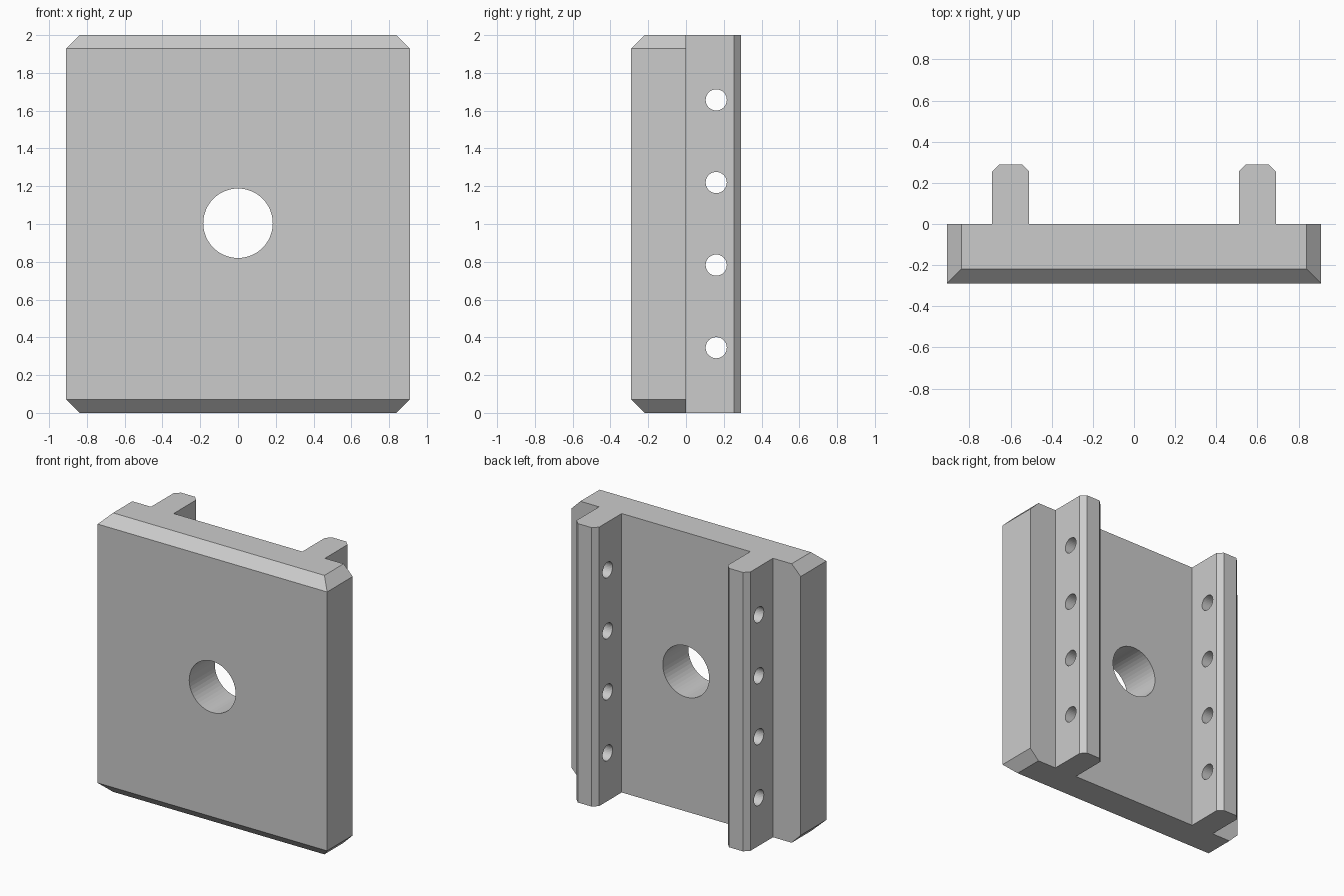
import bpy, bmesh
from math import pi
from mathutils import Matrix

if "Cube" in bpy.data.objects:
    bpy.data.objects.remove(bpy.data.objects["Cube"])

W, D, H = 0.91, 0.29, 2.0
IN, OUT, C = 0.51, 0.69, 0.035


def make_object(name, bm):
    bmesh.ops.recalc_face_normals(bm, faces=bm.faces[:])
    mesh = bpy.data.meshes.new(name)
    bm.to_mesh(mesh)
    bm.free()
    ob = bpy.data.objects.new(name, mesh)
    bpy.context.collection.objects.link(ob)
    return ob


def drill(target, loc, radius, depth, axis, sides):
    bm = bmesh.new()
    bmesh.ops.create_cone(bm, cap_ends=True, segments=sides, radius1=radius,
                          radius2=radius, depth=depth,
                          matrix=Matrix.Translation(loc) @ Matrix.Rotation(pi / 2, 4, axis))
    cutter = make_object("hole_cutter", bm)
    cutter.hide_render = True
    mod = target.modifiers.new("hole", 'BOOLEAN')
    mod.operation, mod.solver, mod.object = 'DIFFERENCE', 'EXACT', cutter
    bpy.context.view_layer.objects.active = target
    bpy.ops.object.modifier_apply(modifier=mod.name)
    bpy.data.objects.remove(cutter)


# Plate and two chamfered rails as one mirrored profile, extruded upwards
half = [(W, -D), (W, 0), (OUT, 0), (OUT, D - C), (OUT - C, D),
        (IN + C, D), (IN, D - C), (IN, 0)]
profile = half + [(-x, y) for x, y in reversed(half)]
bm = bmesh.new()
base = bm.faces.new([bm.verts.new((x, y, 0)) for x, y in profile])
top = bmesh.ops.extrude_face_region(bm, geom=[base], use_keep_orig=True)
bmesh.ops.translate(bm, vec=(0, 0, H),
                    verts=[g for g in top["geom"] if isinstance(g, bmesh.types.BMVert)])
bmesh.ops.recalc_face_normals(bm, faces=bm.faces[:])

# Chamfer the four plate corners
corners = [e for e in bm.edges
           if all(abs(abs(v.co.x) - W) < 1e-4 for v in e.verts)
           and abs(e.verts[0].co.z - e.verts[1].co.z) < 1e-4]
bmesh.ops.bevel(bm, geom=corners, offset=0.072, offset_type='OFFSET',
                segments=1, affect='EDGES')
bracket = make_object("railed_mounting_plate", bm)

# Central hole, then four cross holes through both rails
drill(bracket, (0, -D / 2, 1.004), 0.184, 1.0, 'X', 48)
for i in range(4):
    drill(bracket, (0, 0.16, 0.345 + i * 0.4373), 0.056, 2.0, 'Y', 32)
